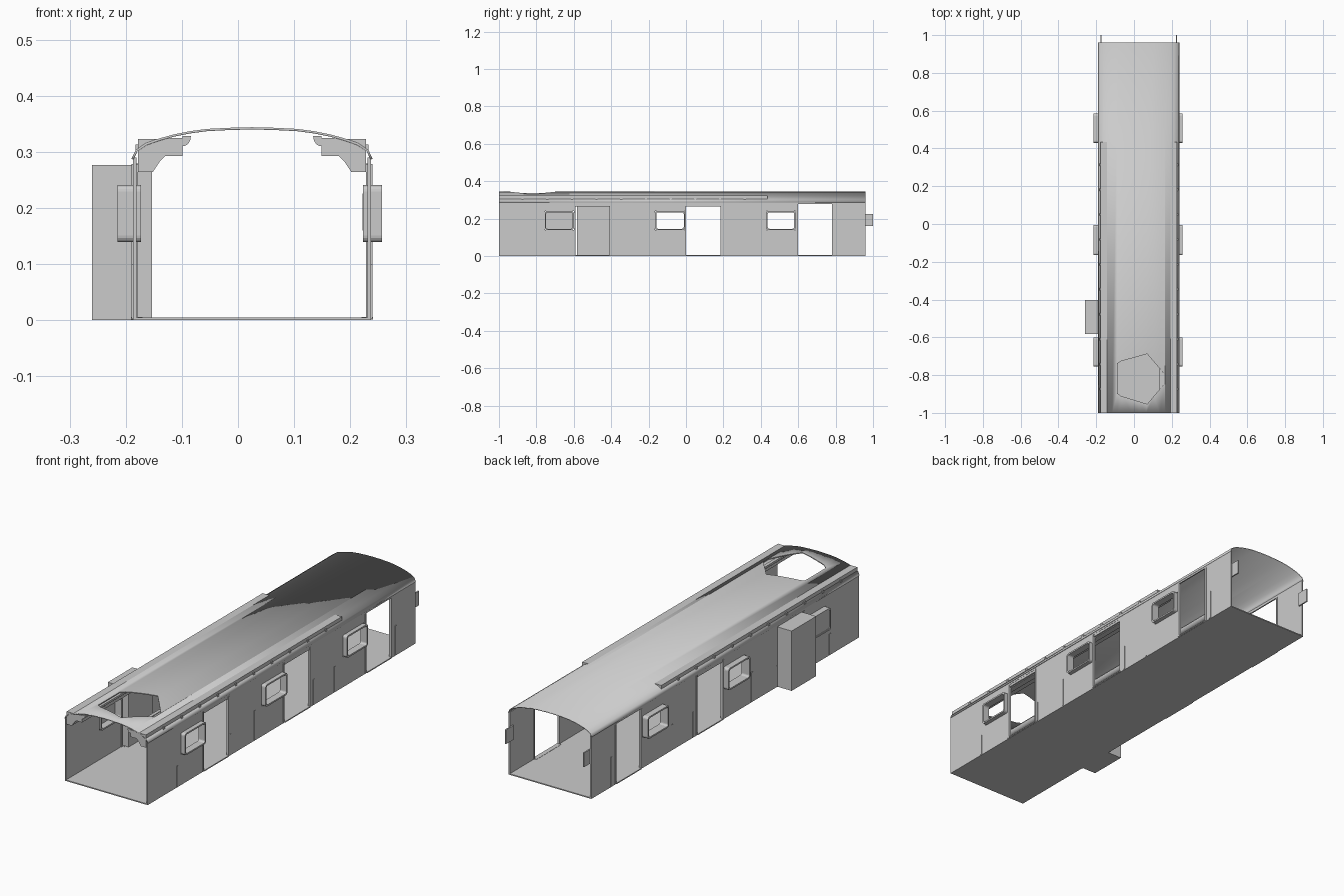
import bpy, bmesh, math

if "Cube" in bpy.data.objects:
    bpy.data.objects.remove(bpy.data.objects["Cube"])

CX = 0.025                      # centre line of the car body
Y0, Y1 = -1.0, 0.96             # body ends
WALL = 0.212                    # half width of the body
DOORS = [(-0.59, -0.41), (0.0, 0.185), (0.60, 0.78)]
WINDOWS = [(-0.755, -0.60), (-0.165, -0.005), (0.43, 0.585)]
DOOR_TOP, WIN_Z0, WIN_Z1 = 0.278, 0.14, 0.24


def make(name, bm):
    bmesh.ops.remove_doubles(bm, verts=bm.verts, dist=1e-5)
    bmesh.ops.recalc_face_normals(bm, faces=bm.faces)
    me = bpy.data.meshes.new(name)
    bm.to_mesh(me)
    bm.free()
    ob = bpy.data.objects.new(name, me)
    bpy.context.collection.objects.link(ob)
    return ob


def solidify(ob, t):
    m = ob.modifiers.new("thickness", 'SOLIDIFY')
    m.thickness, m.offset = t, 0
    return m


def box(name, x0, x1, y0, y1, z0, z1):
    bm = bmesh.new()
    bmesh.ops.create_cube(bm, size=1)
    for v in bm.verts:
        v.co = ((x0 + x1) / 2 + v.co.x * (x1 - x0),
                (y0 + y1) / 2 + v.co.y * (y1 - y0),
                (z0 + z1) / 2 + v.co.z * (z1 - z0))
    return make(name, bm)


def side_box(name, s, d0, d1, y0, y1, z0, z1):
    a, b = sorted((CX + s * d0, CX + s * d1))
    return box(name, a, b, y0, y1, z0, z1)


def sweep_y(name, pts, y0, y1, closed=False):
    # stretch an (x, z) profile along the car
    bm = bmesh.new()
    a = [bm.verts.new((x, y0, z)) for x, z in pts]
    b = [bm.verts.new((x, y1, z)) for x, z in pts]
    n = len(pts)
    for i in range(n if closed else n - 1):
        j = (i + 1) % n
        bm.faces.new((a[i], a[j], b[j], b[i]))
    if closed:
        bm.faces.new(a)
        bm.faces.new(b)
    return make(name, bm)


def side_wall(name, s):
    # panel grid that skips the door and window openings
    ys = sorted({Y0, Y1, *[v for p in DOORS + WINDOWS for v in p]})
    zs = [0.003, WIN_Z0, WIN_Z1, DOOR_TOP, 0.29]
    bm = bmesh.new()
    for y0, y1 in zip(ys, ys[1:]):
        for z0, z1 in zip(zs, zs[1:]):
            if (y0, y1) in DOORS and z1 <= DOOR_TOP:
                continue
            if (y0, y1) in WINDOWS and z0 == WIN_Z0:
                continue
            x = CX + s * (WALL - 0.003)
            bm.faces.new([bm.verts.new((x, y, z)) for y, z in
                          ((y0, z0), (y1, z0), (y1, z1), (y0, z1))])
    solidify(make(name, bm), 0.006)


def rounded_rect(y0, y1, z0, z1, r, seg=4):
    pts = []
    corners = ((y1 - r, z1 - r), (y0 + r, z1 - r), (y0 + r, z0 + r), (y1 - r, z0 + r))
    for k, (cy, cz) in enumerate(corners):
        for i in range(seg + 1):
            a = math.pi / 2 * (k + i / seg)
            pts.append((cy + r * math.cos(a), cz + r * math.sin(a)))
    return pts


def window_frame(name, s, y0, y1, d0, d1):
    # tube with a rounded rim, open through the middle
    outer = rounded_rect(y0, y1, WIN_Z0 - 0.001, WIN_Z1 + 0.001, 0.012)
    inner = rounded_rect(y0 + 0.007, y1 - 0.007, WIN_Z0 + 0.006, WIN_Z1 - 0.006, 0.009)
    bm = bmesh.new()
    loops = [[bm.verts.new((CX + s * d, y, z)) for y, z in pts]
             for pts, d in ((outer, d0), (outer, d1), (inner, d1), (inner, d0))]
    n = len(outer)
    for k in range(4):
        a, b = loops[k], loops[(k + 1) % 4]
        for i in range(n):
            j = (i + 1) % n
            bm.faces.new((a[i], a[j], b[j], b[i]))
    make(name, bm)


# floor
box("floor", CX - WALL, CX + WALL, Y0, Y1, 0.0, 0.005)

# arched roof
half = [(0.213, 0.287), (0.206, 0.302), (0.188, 0.314), (0.165, 0.322), (0.14, 0.329),
        (0.11, 0.335), (0.08, 0.339), (0.04, 0.341)]
arch = [(CX - d, z) for d, z in half] + [(CX, 0.342)] + [(CX + d, z) for d, z in half[::-1]]
roof = sweep_y("roof", arch, Y0, Y1)
bpy.context.view_layer.objects.active = roof
roof.select_set(True)
bpy.ops.object.shade_smooth_by_angle(angle=math.radians(30))
solidify(roof, 0.004)

# five sided roof opening
bm = bmesh.new()
hole = [(-0.09, -0.74), (-0.07, -0.727), (0.07, -0.688), (0.165, -0.80), (0.165, -0.84),
        (0.07, -0.953), (-0.07, -0.91), (-0.09, -0.895)]
low = bm.faces.new([bm.verts.new((x, y, 0.28)) for x, y in hole])
ext = bmesh.ops.extrude_face_region(bm, geom=[low])
for v in ext["geom"]:
    if isinstance(v, bmesh.types.BMVert):
        v.co.z = 0.4
cutter = make("roof_opening_cutter", bm)
cutter.hide_render = True
cutter.hide_set(True)
cut = roof.modifiers.new("opening", 'BOOLEAN')
cut.operation, cut.solver, cut.object = 'DIFFERENCE', 'EXACT', cutter

for s, side in ((1, "right"), (-1, "left")):
    side_wall(side + "_wall", s)

    # windows
    out = 0.232 if s > 0 else 0.24
    for i, (y0, y1) in enumerate(WINDOWS):
        window_frame(f"{side}_window_frame_{i}", s, y0, y1, 0.198, out)

    # door jambs, header and sill
    for i, (y0, y1) in enumerate(DOORS):
        for y, tag in ((y0 - 0.008, "front"), (y1, "back")):
            side_box(f"{side}_door_{i}_{tag}_jamb", s, 0.203, 0.2145,
                     y, y + 0.008, 0.003, DOOR_TOP)
        if i < 2:
            side_box(f"{side}_door_{i}_header", s, 0.198, 0.211, y0, y1, 0.267, 0.279)
        side_box(f"{side}_door_{i}_sill", s, 0.195, 0.216, y0, y1, 0.001, 0.006)

    # narrow upright ribs on the outer skin
    for i, (y, top) in enumerate(((-0.79, 0.10), (-0.40, 0.10), (-0.22, 0.14),
                                  (0.21, 0.12), (0.365, 0.12), (0.81, 0.14))):
        side_box(f"{side}_wall_rib_{i}", s, 0.21, 0.2145, y, y + 0.01, 0.003, top)

    # ceiling cove whose upper corner forms the outside rail
    cove = [(0.203, 0.264), (0.203, 0.323), (0.155, 0.323), (0.155, 0.292),
            (0.165, 0.282), (0.177, 0.264)]
    sweep_y(side + "_cove_rail", [(CX + s * d, z) for d, z in cove], Y0, 0.435, True)
    side_box(side + "_light_housing", s, 0.124, 0.158, Y0, 0.435, 0.293, 0.325)
    lamp = [(0.124 - 0.015 * math.sin(a), 0.328 - 0.017 * (1 - math.cos(a)))
            for a in [math.pi / 2 * i / 6 for i in range(7)]] + [(0.124, 0.311)]
    lamp = [(0.109, 0.328)] + [(0.124 - 0.015 * math.cos(a), 0.328 - 0.018 * math.sin(a))
                               for a in [math.pi / 2 * i / 6 for i in range(1, 7)]] + [(0.124, 0.328)]
    sweep_y(side + "_lamp", [(CX + s * d, z) for d, z in lamp], Y0, 0.435, True)

    # short rail clips
    for i in range(10):
        y = -0.88 + i * 0.132
        side_box(f"{side}_rail_clip_{i}", s, 0.2, 0.208, y, y + 0.012, 0.302, 0.313)

    # coupling tab at the rear
    side_box(side + "_rear_tab", s, 0.197, 0.203, 0.945, 1.0, 0.16, 0.226)

# closed cupboard filling the left front doorway, and the blank window beside it
box("side_cupboard", -0.26, -0.153, -0.582, -0.402, 0.0, 0.277)
box("blank_window_panel", -0.212, -0.205, WINDOWS[0][0] + 0.004, WINDOWS[0][1] - 0.004,
    WIN_Z0 + 0.003, WIN_Z1 - 0.003)
